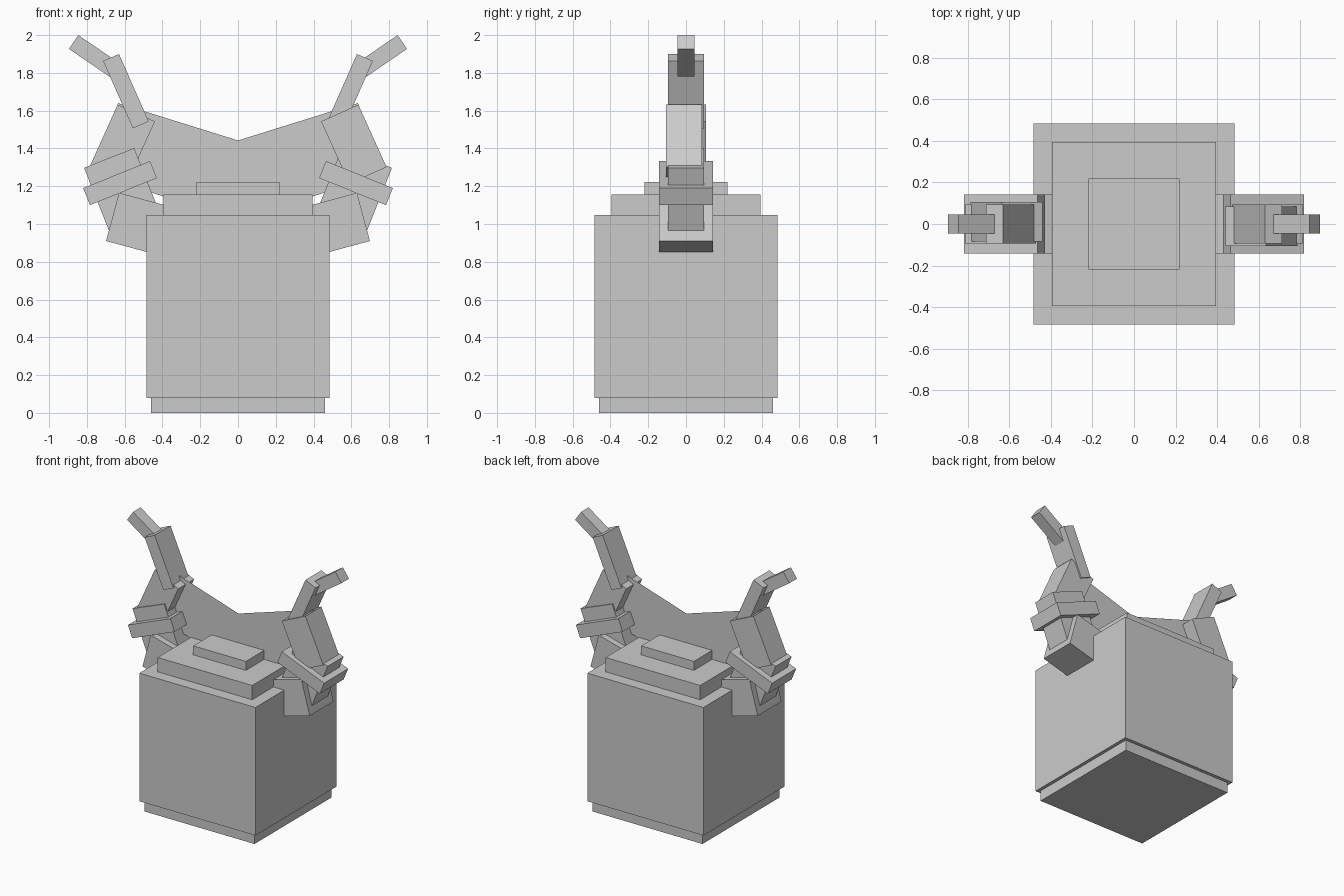
import bpy
import bmesh
from mathutils import Vector

if "Cube" in bpy.data.objects:
    bpy.data.objects.remove(bpy.data.objects["Cube"], do_unlink=True)

grey = bpy.data.materials.new("plain_grey")
grey.use_nodes = True
grey.diffuse_color = (0.6, 0.6, 0.6, 1)
grey.node_tree.nodes["Principled BSDF"].inputs["Base Color"].default_value = (0.6, 0.6, 0.6, 1)


def add_object(name, bm):
    mesh = bpy.data.meshes.new(name)
    bm.to_mesh(mesh)
    bm.free()
    mesh.materials.append(grey)
    obj = bpy.data.objects.new(name, mesh)
    bpy.context.collection.objects.link(obj)
    return obj


def slab(name, half, bottom, top):
    """Square upright block centred on the z axis."""
    bm = bmesh.new()
    bmesh.ops.create_cube(bm, size=1)
    bmesh.ops.scale(bm, vec=(2 * half, 2 * half, top - bottom), verts=bm.verts)
    bmesh.ops.translate(bm, vec=(0, 0, (top + bottom) / 2), verts=bm.verts)
    add_object(name, bm)


def bar(name, a, b, length, front, back, turn):
    """Tilted bar: top edge a-b in the xz plane, running down by length."""
    a, b = Vector((a[0], front, a[1])), Vector((b[0], front, b[1]))
    edge = (b - a).normalized()
    down = Vector((edge.z, 0, -edge.x)) * length
    bm = bmesh.new()
    face = bm.faces.new([bm.verts.new(p) for p in (a, a + down, b + down, b)])
    if back > front:
        ext = bmesh.ops.extrude_face_region(bm, geom=[face], use_keep_orig=True)
        moved = [v for v in ext["geom"] if isinstance(v, bmesh.types.BMVert)]
        bmesh.ops.translate(bm, vec=(0, back - front, 0), verts=moved)
        bmesh.ops.recalc_face_normals(bm, faces=bm.faces)
    # the opposite side is the same part turned half way round
    for v in bm.verts:
        v.co.x *= turn
        v.co.y *= turn
    add_object(name, bm)


# Stacked body
slab("base", 0.46, 0, 0.08)
slab("body", 0.485, 0.08, 1.047)
slab("cap", 0.395, 1.047, 1.155)
slab("top_plate", 0.22, 1.155, 1.223)

# Branching arms: name, top edge start, top edge end, length, front, back
parts = [
    ("shoulder_block", (0.37, 1.095), (0.63, 1.165), 0.264, -0.142, 0.142),
    ("stem", (0.55, 1.402), (0.815, 1.297), 0.38, -0.095, 0.095),
    ("band", (0.466, 1.333), (0.82, 1.19), 0.097, -0.143, 0.143),
    ("upper_block", (0.44, 1.543), (0.637, 1.632), 0.363, -0.105, 0.085),
    ("arm", (0.63, 1.9), (0.714, 1.863), 0.39, -0.095, 0.095),
    ("tip", (0.845, 2.0), (0.895, 1.927), 0.28, -0.045, 0.045),
    ("flat_web", (-0.28, 1.355), (0.635, 1.64), 0.4, -0.002, -0.002),
]
for side, turn in (("left", 1), ("right", -1)):
    for name, a, b, length, front, back in parts:
        bar(side + "_" + name, a, b, length, front, back, turn)
